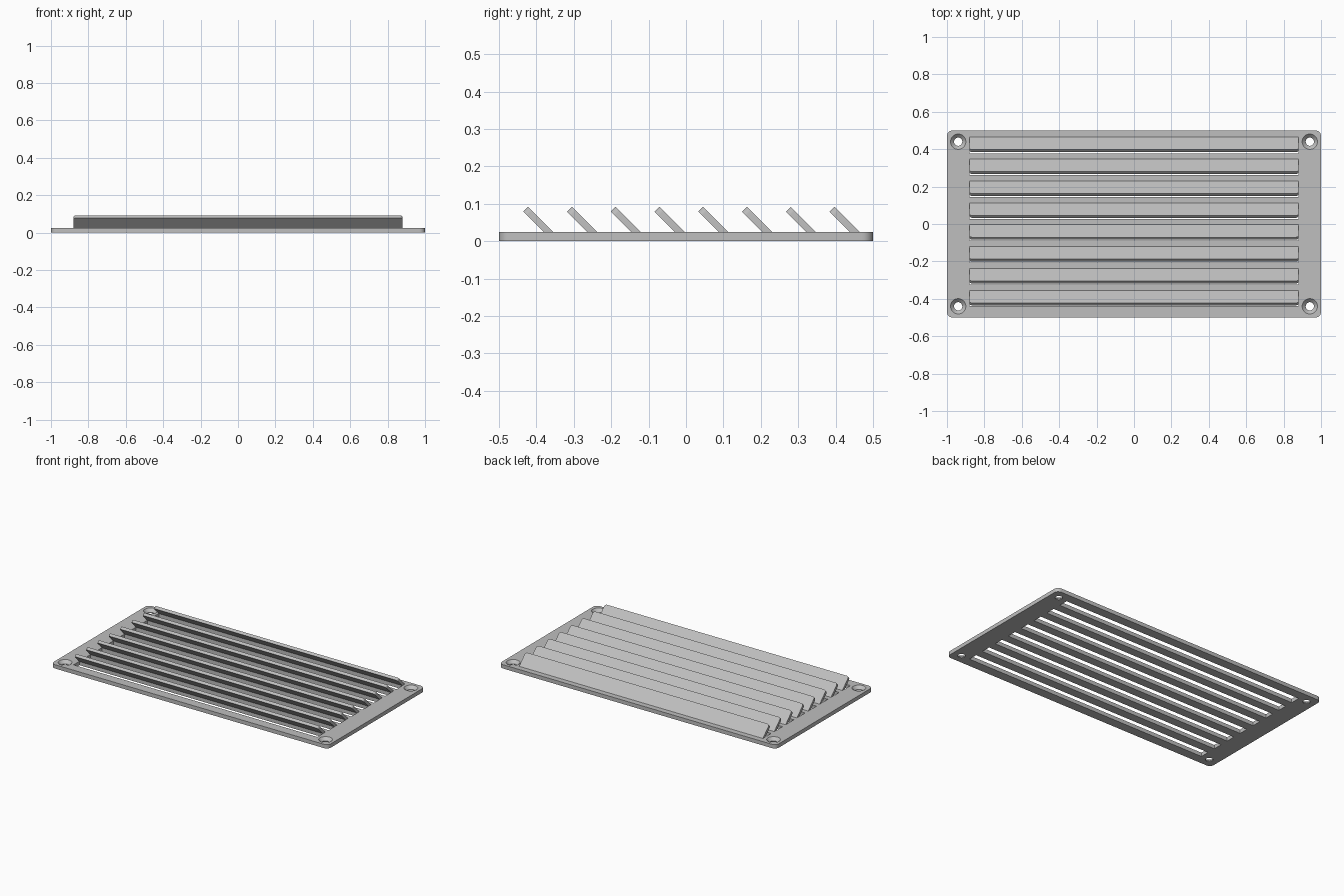
import bpy, bmesh
from math import sin, cos, pi, radians
from mathutils import Vector

if "Cube" in bpy.data.objects:
    bpy.data.objects.remove(bpy.data.objects["Cube"], do_unlink=True)

THICK = 0.025      # plate thickness
HALF_LEN = 0.88    # half length of louvers and slots
COUNT = 8
PITCH = 0.117

grey = bpy.data.materials.new("metal_grey")
grey.use_nodes = True
grey.diffuse_color = (0.52, 0.52, 0.52, 1)
grey.node_tree.nodes["Principled BSDF"].inputs["Base Color"].default_value = grey.diffuse_color


def make_object(name, bm):
    bmesh.ops.recalc_face_normals(bm, faces=bm.faces)
    mesh = bpy.data.meshes.new(name)
    bm.to_mesh(mesh)
    bm.free()
    obj = bpy.data.objects.new(name, mesh)
    bpy.context.collection.objects.link(obj)
    mesh.materials.append(grey)
    return obj


def loft(bm, rings):
    """Closed solid through rings with equal point counts."""
    loops = [[bm.verts.new(p) for p in ring] for ring in rings]
    n = len(loops[0])
    for a, b in zip(loops, loops[1:]):
        for i in range(n):
            j = (i + 1) % n
            bm.faces.new((a[i], a[j], b[j], b[i]))
    bm.faces.new(loops[0][::-1])
    bm.faces.new(loops[-1])


def arc(cx, cy, r, start, end, steps):
    angles = [start + (end - start) * i / steps for i in range(steps + 1)]
    return [(cx + r * cos(a), cy + r * sin(a)) for a in angles]


def smooth(obj):
    bpy.ops.object.select_all(action="DESELECT")
    obj.select_set(True)
    bpy.context.view_layer.objects.active = obj
    bpy.ops.object.shade_smooth_by_angle(angle=radians(30))


# Plate with rounded corners
r = 0.03
outline = []
for k, (sx, sy) in enumerate([(1, 1), (-1, 1), (-1, -1), (1, -1)]):
    outline += arc(sx * (1 - r), sy * (0.5 - r), r, k * pi / 2, (k + 1) * pi / 2, 6)
bm = bmesh.new()
loft(bm, [[(x, y, z) for x, y in outline] for z in (0, THICK)])
plate = make_object("vent_plate", bm)

# Cutter: air slots and countersunk screw holes
bm = bmesh.new()
for i in range(COUNT):
    front = -0.439 + i * (PITCH - 0.0003)
    back = -0.379 + i * PITCH
    rect = [(-HALF_LEN, front), (HALF_LEN, front), (HALF_LEN, back), (-HALF_LEN, back)]
    loft(bm, [[(x, y, z) for x, y in rect] for z in (-0.1, 0.1)])
for sx in (-1, 1):
    for sy in (-1, 1):
        rings = []
        for rad, z in ((0.022, -0.1), (0.022, 0.006), (0.041, THICK), (0.041, 0.1)):
            circle = arc(sx * 0.94, sy * 0.44, rad, 0, 2 * pi, 32)[:-1]
            rings.append([(x, y, z) for x, y in circle])
        loft(bm, rings)
cutter = make_object("slot_cutter", bm)
cutter.hide_render = True

cut = plate.modifiers.new("slots", "BOOLEAN")
cut.operation = "DIFFERENCE"
cut.solver = "EXACT"
cut.object = cutter
bpy.context.view_layer.objects.active = plate
bpy.ops.object.modifier_apply(modifier=cut.name)
bpy.data.objects.remove(cutter, do_unlink=True)
smooth(plate)

# Slanted louvers with rounded tip corners
tip_r = 0.015
for i in range(COUNT):
    y0 = i * PITCH
    faces = [((-0.381, THICK), (-0.435, 0.079)), ((-0.355, THICK), (-0.422, 0.092))]
    rings = []
    for (by, bz), (ty, tz) in faces:
        base, tip = Vector((0, by + y0, bz)), Vector((0, ty + y0, tz))
        length = (tip - base).length
        up = (tip - base).normalized()
        shape = [(-HALF_LEN, 0), (HALF_LEN, 0)]
        shape += arc(HALF_LEN - tip_r, length - tip_r, tip_r, 0, pi / 2, 5)
        shape += arc(tip_r - HALF_LEN, length - tip_r, tip_r, pi / 2, pi, 5)
        rings.append([base + up * s + Vector((x, 0, 0)) for x, s in shape])
    bm = bmesh.new()
    loft(bm, rings)
    smooth(make_object(f"louver_{i + 1}", bm))
